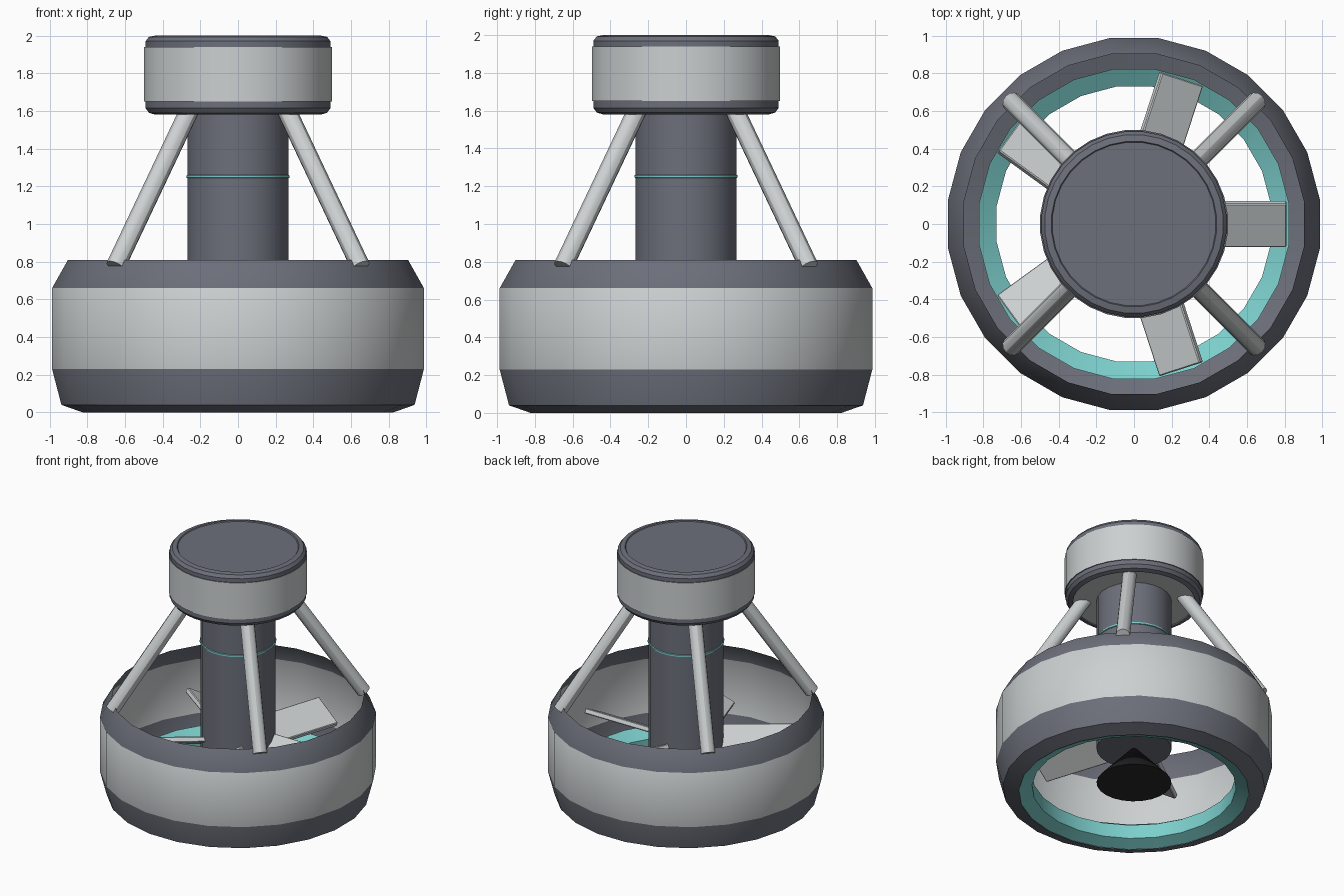
import bpy, bmesh, math
from mathutils import Vector

cube = bpy.data.objects.get("Cube")
if cube:
    bpy.data.objects.remove(cube, do_unlink=True)


def material(name, rgb):
    m = bpy.data.materials.new(name)
    m.use_nodes = True
    m.diffuse_color = (*rgb, 1)
    m.node_tree.nodes["Principled BSDF"].inputs["Base Color"].default_value = (*rgb, 1)
    return m


LIGHT, DARK, TEAL, BLACK = range(4)
MATS = [material("light_grey", (0.6, 0.63, 0.635)),
        material("slate_grey", (0.15, 0.16, 0.195)),
        material("teal", (0.2, 0.62, 0.6)),
        material("black", (0.02, 0.02, 0.022))]


def finish(bm, name, smooth=30, fix=True):
    if fix:
        bmesh.ops.recalc_face_normals(bm, faces=bm.faces)
    mesh = bpy.data.meshes.new(name)
    bm.to_mesh(mesh)
    bm.free()
    for m in MATS:
        mesh.materials.append(m)
    ob = bpy.data.objects.new(name, mesh)
    bpy.context.collection.objects.link(ob)
    bpy.ops.object.select_all(action="DESELECT")
    ob.select_set(True)
    bpy.context.view_layer.objects.active = ob
    bpy.ops.object.shade_smooth_by_angle(angle=math.radians(smooth))
    return ob


def lathe(name, profile, colours, sides=24, closed=False):
    """Revolve (radius, height) points; colours gives one slot per span."""
    bm = bmesh.new()
    rings = []
    for r, z in profile:
        if r == 0:
            rings.append([bm.verts.new((0, 0, z))] * sides)
        else:
            angles = [(i + 0.5) * math.tau / sides for i in range(sides)]
            rings.append([bm.verts.new((r * math.cos(a), r * math.sin(a), z)) for a in angles])
    pairs = list(zip(rings, rings[1:] + rings[:1]))
    if not closed:
        pairs.pop()
    for (low, high), colour in zip(pairs, colours):
        for i in range(sides):
            j = (i + 1) % sides
            corners = list(dict.fromkeys((low[i], low[j], high[j], high[i])))
            bm.faces.new(corners).material_index = colour
    return finish(bm, name)


# Open duct shell and its inner lip
lathe("duct_shell", [(0.83, 0), (0.945, 0.04), (0.995, 0.23), (0.995, 0.66), (0.91, 0.81)],
      [DARK, DARK, LIGHT, DARK])
lathe("duct_inner_lip", [(0.83, 0.002), (0.735, 0.04), (0.735, 0.15), (0.83, 0.21)],
      [TEAL] * 4, closed=True)

# Central column, accent band and flared tail
lathe("column", [(0, 0.36), (0.27, 0.36), (0.27, 1.6), (0, 1.6)], [DARK] * 3)
lathe("column_band", [(0.268, 1.243), (0.276, 1.246), (0.276, 1.258), (0.268, 1.261)],
      [TEAL] * 4, closed=True)
lathe("tail_cone", [(0, 0.08), (0.27, 0.08), (0, 0.38)], [BLACK] * 2)

# Head drum with rounded rims
lathe("head_drum",
      [(0, 1.59), (0.44, 1.59), (0.44, 1.58), (0.475, 1.59), (0.493, 1.615), (0.493, 1.65),
       (0.5, 1.65), (0.5, 1.94), (0.493, 1.94), (0.493, 1.97), (0.475, 1.993), (0.44, 2.0),
       (0.435, 1.993), (0, 1.993)],
      [LIGHT] + [DARK] * 5 + [LIGHT] + [DARK] * 6 + [LIGHT], sides=32)

# Four slanted struts
for k in range(4):
    sx, sy = (1 if k % 2 else -1), (1 if k // 2 else -1)
    foot = Vector((0.65 * sx, 0.65 * sy, 0.775))
    top = Vector((0.25 * sx, 0.25 * sy, 1.62))
    bm = bmesh.new()
    bmesh.ops.create_cone(bm, cap_ends=True, segments=12, radius1=0.052, radius2=0.052,
                          depth=(top - foot).length)
    strut = finish(bm, f"strut_{k + 1}")
    strut.location = (foot + top) / 2
    strut.rotation_euler = (top - foot).to_track_quat("Z", "Y").to_euler()

# Five pitched fan blades
for k in range(5):
    bm = bmesh.new()
    bmesh.ops.create_cube(bm, size=1)
    bmesh.ops.scale(bm, vec=(0.61, 0.26, 0.04), verts=bm.verts)
    bmesh.ops.translate(bm, vec=(0.505, 0, 0), verts=bm.verts)
    bmesh.ops.bevel(bm, geom=bm.edges[:], offset=0.006, segments=1, affect="EDGES")
    blade = finish(bm, f"fan_blade_{k + 1}")
    blade.location.z = 0.46
    blade.rotation_euler = (math.radians(28), 0, k * math.tau / 5)
